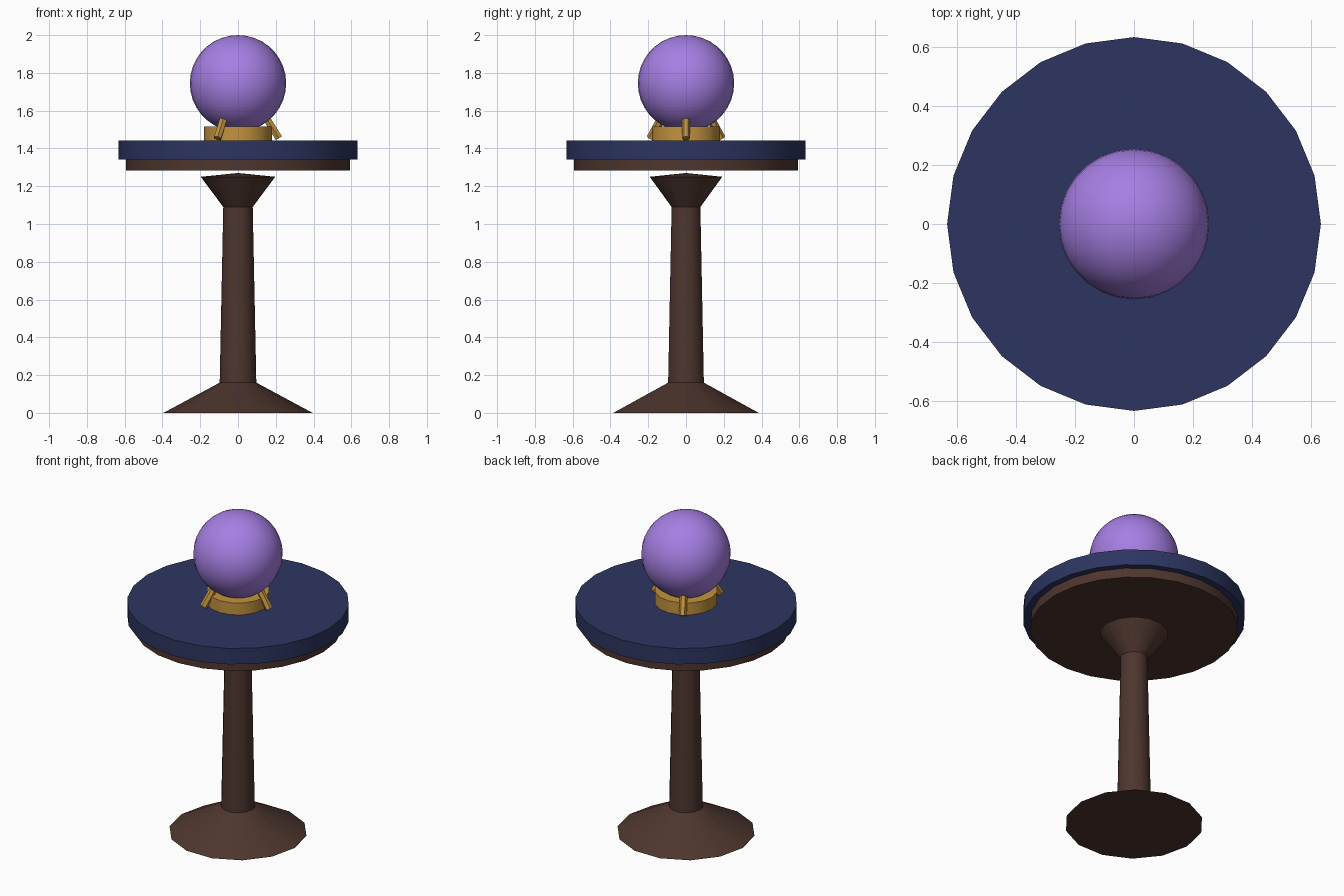
import bpy
from math import cos, sin, pi
from mathutils import Matrix

cube = bpy.data.objects.get("Cube")
if cube:
    bpy.data.objects.remove(cube, do_unlink=True)


def material(name, hex_code):
    """Flat material from an sRGB hex code, stored as linear values."""
    srgb = [int(hex_code[i:i + 2], 16) / 255 for i in (0, 2, 4)]
    color = [c / 12.92 if c < 0.04 else ((c + 0.055) / 1.055) ** 2.4 for c in srgb] + [1]
    mat = bpy.data.materials.new(name)
    mat.use_nodes = True
    mat.diffuse_color = color
    mat.node_tree.nodes["Principled BSDF"].inputs["Base Color"].default_value = color
    return mat


wood = material("dark wood", "4E362E")
cloth = material("navy cloth", "2D3561")
gold = material("gold", "C2933F")
glass = material("violet glass", "A67FE3")


def finish(obj, name, mat):
    obj.name = obj.data.name = name
    obj.data.materials.append(mat)
    bpy.ops.object.shade_smooth_by_angle(angle=pi / 6)
    return obj


def lathe(name, mat, profile, sides):
    """Revolve (radius, height) points around z; the ends close on the axis."""
    verts, rings = [], []
    for r, z in profile:
        count = sides if r else 1
        rings.append([len(verts) + i for i in range(count)])
        verts += [(r * cos(2 * pi * i / sides), r * sin(2 * pi * i / sides), z)
                  for i in range(count)]
    faces = []
    for low, high in zip(rings, rings[1:]):
        for i in range(sides):
            j = (i + 1) % sides
            quad = [low[i % len(low)], low[j % len(low)],
                    high[j % len(high)], high[i % len(high)]]
            faces.append(list(dict.fromkeys(quad)))
    mesh = bpy.data.meshes.new(name)
    mesh.from_pydata(verts, [], faces)
    obj = bpy.data.objects.new(name, mesh)
    bpy.context.collection.objects.link(obj)
    bpy.ops.object.select_all(action='DESELECT')
    bpy.context.view_layer.objects.active = obj
    obj.select_set(True)
    return finish(obj, name, mat)


def disc(name, mat, radius, bottom, top, sides):
    return lathe(name, mat, [(0, bottom), (radius, bottom), (radius, top), (0, top)], sides)


# Turned pedestal with a flared foot and head
lathe("pedestal", wood, [(0, 0), (0.395, 0), (0.097, 0.16), (0.078, 1.09),
                         (0.197, 1.25), (0, 1.27)], 14)

# Table top: wooden board under a cloth-covered slab
disc("table_board", wood, 0.593, 1.283, 1.342, 24)
disc("table_cloth", cloth, 0.633, 1.342, 1.442, 24)

# Ball holder: collar and three claws leaning inward
disc("ball_collar", gold, 0.18, 1.442, 1.517, 16)
for n in range(3):
    bpy.ops.mesh.primitive_cylinder_add(vertices=6, radius=0.022, depth=0.115)
    claw = finish(bpy.context.object, f"claw_{n + 1}", gold)
    claw.matrix_world = (Matrix.Rotation(n * 2 * pi / 3, 4, 'Z')
                         @ Matrix.Translation((0.186, 0, 1.503))
                         @ Matrix.Rotation(-0.56, 4, 'Y'))

# Crystal ball
bpy.ops.mesh.primitive_uv_sphere_add(segments=28, ring_count=18, radius=0.255,
                                     location=(0, 0, 1.745))
finish(bpy.context.object, "crystal_ball", glass)
